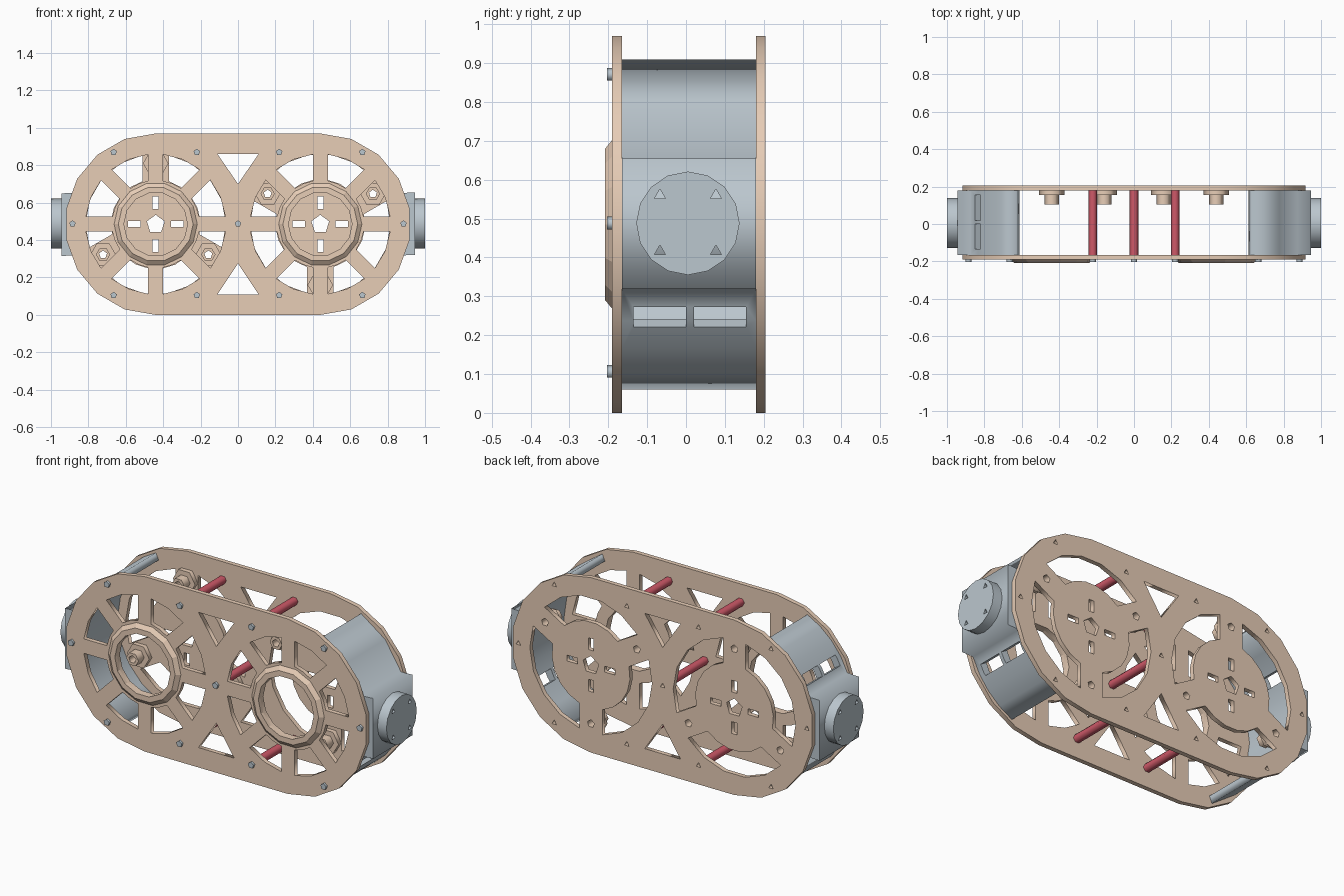
import bpy, bmesh
from math import sin, cos, asin, pi, radians

if "Cube" in bpy.data.objects:
    bpy.data.objects.remove(bpy.data.objects["Cube"])

CZ = 0.485            # height of the hub centres
HX = 0.44             # hub offset from the middle


def material(name, rgb):
    m = bpy.data.materials.new(name)
    m.diffuse_color = (*rgb, 1)
    m.use_nodes = True
    m.node_tree.nodes["Principled BSDF"].inputs["Base Color"].default_value = m.diffuse_color
    return m


TAN = material("tan", (0.80, 0.61, 0.47))
RED = material("red", (0.62, 0.10, 0.14))
STEEL = material("steel", (0.50, 0.57, 0.62))


def ngon(cx, cz, r, n, turn=0.0):
    return [(cx + r * cos(turn + 2 * pi * i / n), cz + r * sin(turn + 2 * pi * i / n)) for i in range(n)]


def arc(cx, cz, r, a0, a1, n):
    return [(cx + r * cos(a0 + (a1 - a0) * i / n), cz + r * sin(a0 + (a1 - a0) * i / n)) for i in range(n + 1)]


def rect(cx, cz, w, h):
    return [(cx - w / 2, cz - h / 2), (cx + w / 2, cz - h / 2), (cx + w / 2, cz + h / 2), (cx - w / 2, cz + h / 2)]


def slab(name, loops, lo, hi, mat, axis="y"):
    """Filled outline with holes, extruded from lo to hi along the axis."""
    cu = bpy.data.curves.new(name, "CURVE")
    cu.dimensions = "2D"
    cu.fill_mode = "BOTH"
    cu.extrude = (hi - lo) / 2
    for pts in loops:
        s = cu.splines.new("POLY")
        s.points.add(len(pts) - 1)
        for p, (a, b) in zip(s.points, pts):
            p.co = (a, b, 0, 1)
        s.use_cyclic_u = True
    ob = bpy.data.objects.new(name, cu)
    bpy.context.collection.objects.link(ob)
    mid = (lo + hi) / 2
    ob.rotation_euler = (pi / 2, 0, pi / 2 if axis == "x" else 0)
    ob.location = (mid, 0, 0) if axis == "x" else (0, mid, 0)
    bpy.ops.object.select_all(action="DESELECT")
    ob.select_set(True)
    bpy.context.view_layer.objects.active = ob
    bpy.ops.object.convert(target="MESH")
    ob = bpy.context.view_layer.objects.active
    ob.data.materials.clear()
    ob.data.materials.append(mat)
    return ob


def lathe_ring(name, cx, profile, n, mat):
    """Closed (radius, y) profile turned around the hub axis."""
    bm = bmesh.new()
    rings = [[bm.verts.new((x, y, z)) for x, z in ngon(cx, CZ, r, n)] for r, y in profile]
    for k in range(len(rings)):
        a, b = rings[k], rings[(k + 1) % len(rings)]
        for i in range(n):
            j = (i + 1) % n
            bm.faces.new((a[i], a[j], b[j], b[i]))
    bmesh.ops.recalc_face_normals(bm, faces=bm.faces)
    me = bpy.data.meshes.new(name)
    bm.to_mesh(me)
    bm.free()
    me.materials.append(mat)
    bpy.context.collection.objects.link(bpy.data.objects.new(name, me))


# Shared outlines
stadium = arc(HX, CZ, 0.485, -pi / 2, pi / 2, 9) + arc(-HX, CZ, 0.485, pi / 2, 1.5 * pi, 9)
triangles = [[(-0.11, 0.86), (0.11, 0.86), (0, 0.70)], [(-0.11, 0.11), (0.11, 0.11), (0, 0.275)]]
bolts = [(x, z) for x in (-0.665, -0.22, 0.22, 0.665) for z in (0.105, 0.87)]
bolts += [(-0.885, 0.487), (0, 0.487), (0.885, 0.487)]


def window(cx, a0, a1, r0, r1, half, n):
    """Ring sector whose sides run parallel to the spokes beside it."""
    d0, d1 = asin(half / r0), asin(half / r1)
    return arc(cx, CZ, r1, a0 + d1, a1 - d1, n) + arc(cx, CZ, r0, a1 - d0, a0 + d0, n)


# Front plate with eight-spoke hubs
front = [stadium] + triangles
for s in (-1, 1):
    front.append(ngon(s * HX, CZ, 0.17, 14))
    front += [window(s * HX, k * pi / 4, (k + 1) * pi / 4, 0.235, 0.375, 0.04, 2) for k in range(8)]
slab("front_plate", front, -0.19, -0.165, TAN)

# Back plate with three windows, cross slots and holes around each hub
back = [stadium] + triangles + [ngon(x, z, 0.016, 3, pi / 2) for x, z in bolts]
bosses = []
for s in (-1, 1):
    cx = s * HX
    first = -s * pi / 2
    back.append(ngon(cx, CZ, 0.05, 5, pi / 2))
    for d in (-1, 1):
        back.append(rect(cx + d * 0.115, CZ, 0.065, 0.032))
        back.append(rect(cx, CZ + d * 0.115, 0.032, 0.065))
    for k in range(3):
        a = first + k * 2 * pi / 3
        back.append(window(cx, a, a + 2 * pi / 3, 0.24, 0.375, 0.07, 5))
        x, z = cx + 0.325 * cos(a), CZ + 0.325 * sin(a)
        bosses.append((x, z))
        back.append(ngon(x, z, 0.022, 5, pi / 2))
slab("back_plate", back, 0.18, 0.205, TAN)

# Raised hub rings on the front
for side, s in (("left", -1), ("right", 1)):
    lathe_ring(side + "_hub_ring", s * HX,
               [(0.225, -0.188), (0.20, -0.208), (0.17, -0.208), (0.17, -0.188)], 14, TAN)

# Hollow bosses on the inside of the back plate
for i, (x, z) in enumerate(bosses):
    hole = ngon(x, z, 0.022, 5, pi / 2)
    slab(f"boss_flange_{i}", [ngon(x, z, 0.068, 6), hole], 0.155, 0.18, TAN)
    slab(f"boss_tube_{i}", [ngon(x, z, 0.038, 6), hole], 0.105, 0.155, TAN)

# Bolt heads
for i, (x, z) in enumerate(bolts):
    slab(f"bolt_{i}", [ngon(x, z, 0.018, 5, pi / 2)], -0.203, -0.19, STEEL)

# Red spacer rods
for i, (x, z) in enumerate([(0, 0.487)] + [(x, z) for x in (-0.22, 0.22) for z in (0.105, 0.87)]):
    slab(f"spacer_rod_{i}", [ngon(x, z, 0.023, 6)], -0.165, 0.18, RED)

# End walls: curved shell with a flat mounting block, slots cut on one side
A = radians(66)
B = radians(21)
shell = arc(HX, CZ, 0.465, -A, -B, 4) + [(0.945, 0.32), (0.945, 0.655)] + arc(HX, CZ, 0.465, B, A, 2)
shell += arc(HX, CZ, 0.425, A, -A, 8)
for side, s in (("left", -1), ("right", 1)):
    pts = [(s * x, CZ + s * (z - CZ)) for x, z in shell]
    wall = slab(side + "_end_wall", [pts], -0.165, 0.18, STEEL)
    a = radians(-31)
    for y in (-0.0675, 0.0875):
        bpy.ops.mesh.primitive_cube_add(
            size=1, location=(s * (HX + 0.445 * cos(a)), y, CZ + s * 0.445 * sin(a)),
            rotation=(0, -a, 0))
        cutter = bpy.context.object
        cutter.name = "slot_cutter"
        cutter.scale = (0.14, 0.135, 0.06)
        cutter.hide_render = True
        mod = wall.modifiers.new("slot", "BOOLEAN")
        mod.operation = "DIFFERENCE"
        mod.solver = "EXACT"
        mod.object = cutter
        bpy.context.view_layer.objects.active = wall
        bpy.ops.object.modifier_apply(modifier=mod.name)
        bpy.data.objects.remove(cutter)
    # Round coupling disc with four holes
    disc = [ngon(0.005, 0.488, 0.133, 16)]
    disc += [ngon(0.005 + u * 0.072, 0.488 + v * 0.072, 0.016, 3, pi / 2) for u in (-1, 1) for v in (-1, 1)]
    lo, hi = sorted((s * 0.945, s * 1.0))
    slab(side + "_coupling_disc", disc, lo, hi, STEEL, "x")
